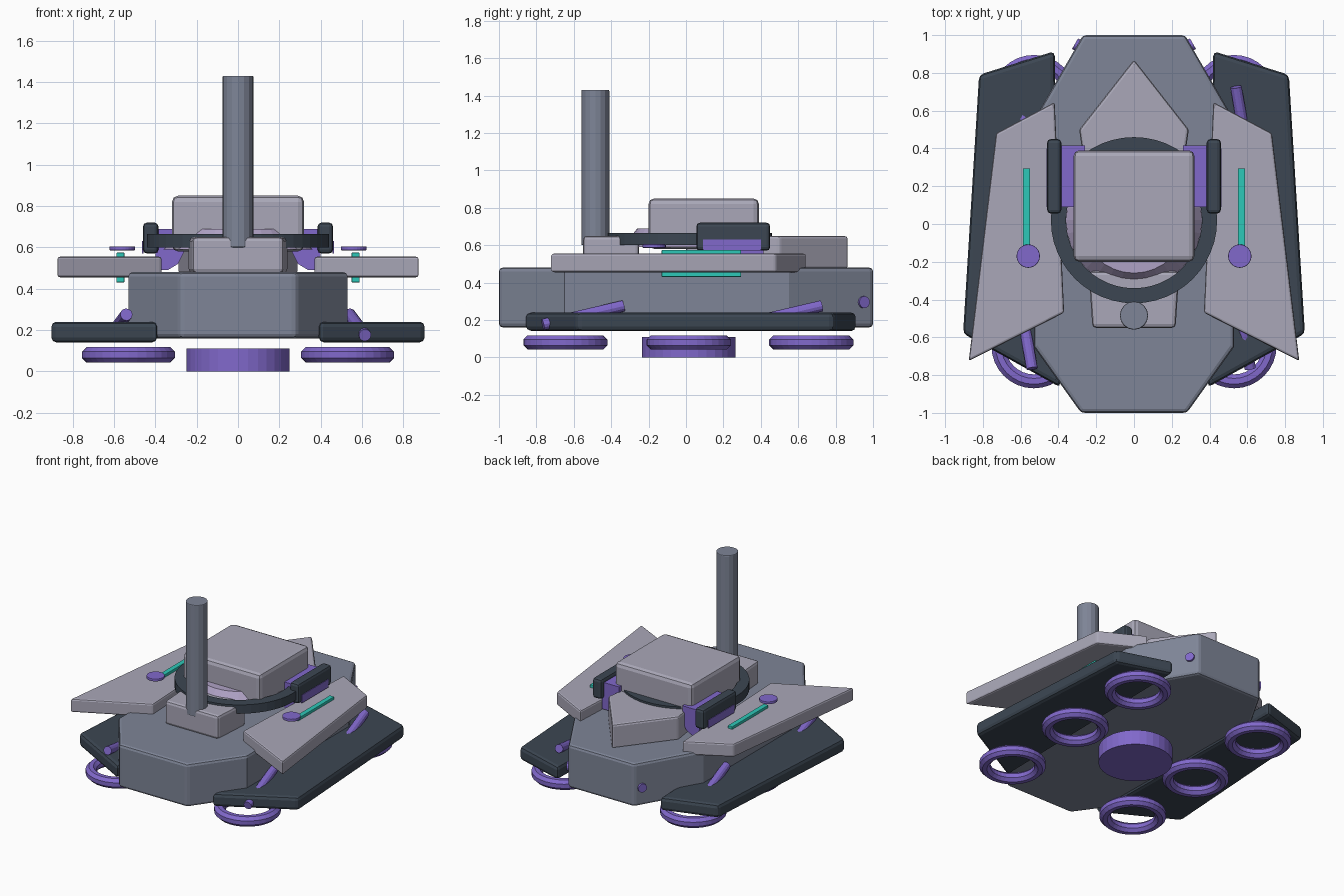
import bpy, bmesh, math
from mathutils import Vector, Matrix

if "Cube" in bpy.data.objects:
    bpy.data.objects.remove(bpy.data.objects["Cube"])


def material(name, rgb):
    m = bpy.data.materials.new(name)
    m.diffuse_color = (*rgb, 1)
    m.use_nodes = True
    m.node_tree.nodes["Principled BSDF"].inputs["Base Color"].default_value = m.diffuse_color
    return m


HULL = material("slate grey", (0.21, 0.235, 0.31))
LIGHT = material("light grey", (0.40, 0.39, 0.48))
DARK = material("dark blue grey", (0.045, 0.062, 0.085))
PURPLE = material("purple", (0.22, 0.14, 0.60))
TEAL = material("teal", (0.027, 0.58, 0.48))
LILAC = material("lilac", (0.43, 0.36, 0.56))


def finish(name, bm, mat, bevel=0):
    bmesh.ops.recalc_face_normals(bm, faces=bm.faces)
    me = bpy.data.meshes.new(name)
    bm.to_mesh(me)
    bm.free()
    me.materials.append(mat)
    ob = bpy.data.objects.new(name, me)
    bpy.context.collection.objects.link(ob)
    if bevel:
        mod = ob.modifiers.new("bevel", 'BEVEL')
        mod.width = bevel
        mod.segments = 2
        mod.limit_method = 'ANGLE'
        mod.angle_limit = math.radians(40)
    return ob


def extrude(name, pts, vec, mat, bevel=0):
    """Solid made by sweeping a closed 3D outline along vec."""
    bm = bmesh.new()
    f = bm.faces.new([bm.verts.new(p) for p in pts])
    g = bmesh.ops.extrude_face_region(bm, geom=[f])
    vs = [v for v in g["geom"] if isinstance(v, bmesh.types.BMVert)]
    bmesh.ops.translate(bm, verts=vs, vec=vec)
    return finish(name, bm, mat, bevel)


def plate(name, pts, z0, z1, mat, bevel=0):
    return extrude(name, [(x, y, z0) for x, y in pts], (0, 0, z1 - z0), mat, bevel)


def box(name, x, y, z, mat, bevel=0):
    return plate(name, [(x[0], y[0]), (x[1], y[0]), (x[1], y[1]), (x[0], y[1])],
                 z[0], z[1], mat, bevel)


def rod(name, a, b, r, mat, sides=16, r2=None, bevel=0):
    a, b = Vector(a), Vector(b)
    d = b - a
    mtx = Matrix.Translation((a + b) / 2) @ d.to_track_quat('Z', 'Y').to_matrix().to_4x4()
    bm = bmesh.new()
    bmesh.ops.create_cone(bm, cap_ends=True, segments=sides, radius1=r,
                          radius2=r if r2 is None else r2, depth=d.length, matrix=mtx)
    return finish(name, bm, mat, bevel)


def lathe(name, profile, centre, mat, steps):
    """Closed (radius, z) profile turned around a vertical axis."""
    bm = bmesh.new()
    rings = []
    for i in range(steps):
        t = 2 * math.pi * i / steps
        rings.append([bm.verts.new((centre[0] + r * math.cos(t),
                                    centre[1] + r * math.sin(t), z)) for r, z in profile])
    n = len(profile)
    for i in range(steps):
        a, b = rings[i], rings[(i + 1) % steps]
        for j in range(n):
            k = (j + 1) % n
            bm.faces.new((a[j], b[j], b[k], a[k]))
    return finish(name, bm, mat)


# Hull: long octagon
plate("hull", [(-0.28, -1), (0.28, -1), (0.53, -0.65), (0.53, 0.55),
               (0.27, 1), (-0.27, 1), (-0.53, 0.55), (-0.53, -0.65)],
      0.16, 0.48, HULL, 0.02)

# Belly disc
rod("belly_disc", (0, 0.015, 0), (0, 0.015, 0.11), 0.25, PURPLE, 32)

# Turret: collar, inner deck and cabin
lathe("turret_ring", [(0.36, 0.60), (0.44, 0.60), (0.44, 0.665), (0.36, 0.665)],
      (0, 0.02), DARK, 48)
rod("turret_deck", (0, 0.02, 0.59), (0, 0.02, 0.69), 0.36, LILAC, 32, 0.28)
box("turret_cabin", (-0.32, 0.32), (-0.2, 0.39), (0.58, 0.85), LIGHT, 0.03)

# Rear wedge, front block and mast
plate("rear_wedge", [(0, 0.87), (0.29, 0.5), (0.22, 0.0), (-0.22, 0.0), (-0.29, 0.5)],
      0.47, 0.65, LIGHT, 0.015)
plate("mast_base", [(-0.22, -0.55), (0.22, -0.55), (0.24, -0.25), (-0.24, -0.25)],
      0.475, 0.65, LIGHT, 0.02)
rod("mast", (0, -0.485, 0.60), (0, -0.485, 1.43), 0.075, HULL, 16, bevel=0.006)

# Parts found on both sides
for s, side in ((1, "right"), (-1, "left")):
    plate("skirt_" + side, [(s * 0.42, 0.915), (s * 0.82, 0.79), (s * 0.905, -0.58),
                            (s * 0.39, -0.865)], 0.14, 0.24, DARK, 0.025)
    plate("fin_" + side, [(s * 0.42, 0.645), (s * 0.73, 0.48), (s * 0.875, -0.725),
                          (s * 0.37, -0.47)], 0.455, 0.555, LIGHT, 0.012)
    # Light strip and knob on each fin
    box("strip_" + side, (s * 0.55, s * 0.588), (-0.13, 0.295), (0.43, 0.575), TEAL, 0.004)
    rod("knob_" + side, (s * 0.56, -0.17, 0.585), (s * 0.56, -0.17, 0.605), 0.062,
        PURPLE, 24, bevel=0.004)
    # Side pod with outer guard
    pod = [(0.40, 0.49), (0.34, 0.49), (0.29, 0.52), (0.26, 0.58), (0.26, 0.69), (0.40, 0.69)]
    extrude("pod_" + side, [(s * x, 0.09, z) for x, z in pod], (0, 0.325, 0), PURPLE)
    box("guard_" + side, (s * 0.385, s * 0.46), (0.055, 0.45), (0.57, 0.72), DARK, 0.02)
    box("guard_panel_" + side, (s * 0.458, s * 0.464), (0.09, 0.40), (0.57, 0.63), PURPLE)
    # Small stud on each rear chamfer
    rod("rear_stud_" + side, (s * 0.26, 0.925, 0.295), (s * 0.312, 0.955, 0.295), 0.032,
        PURPLE, 16)
    # Flat ring wheels
    tube = [(0.188 + 0.040 * math.cos(t), 0.08 + 0.040 * math.sin(t))
            for t in (2 * math.pi * (i + 0.5) / 8 for i in range(8))]
    for i, y in enumerate((-0.645, 0.015, 0.67)):
        lathe(f"wheel_{side}_{i}", tube, (s * 0.53, y), PURPLE, 32)
    # Slanted struts, turned half around between the two sides
    for i, y in enumerate((-0.55, 0.51)):
        rod(f"strut_{side}_{i}", (s * 0.615 if s > 0 else -0.54, y - 0.215, 0.225 - s * 0.05),
            (0.54 if s > 0 else -0.615, y + 0.215, 0.225 + s * 0.05), 0.03, PURPLE, 12)
